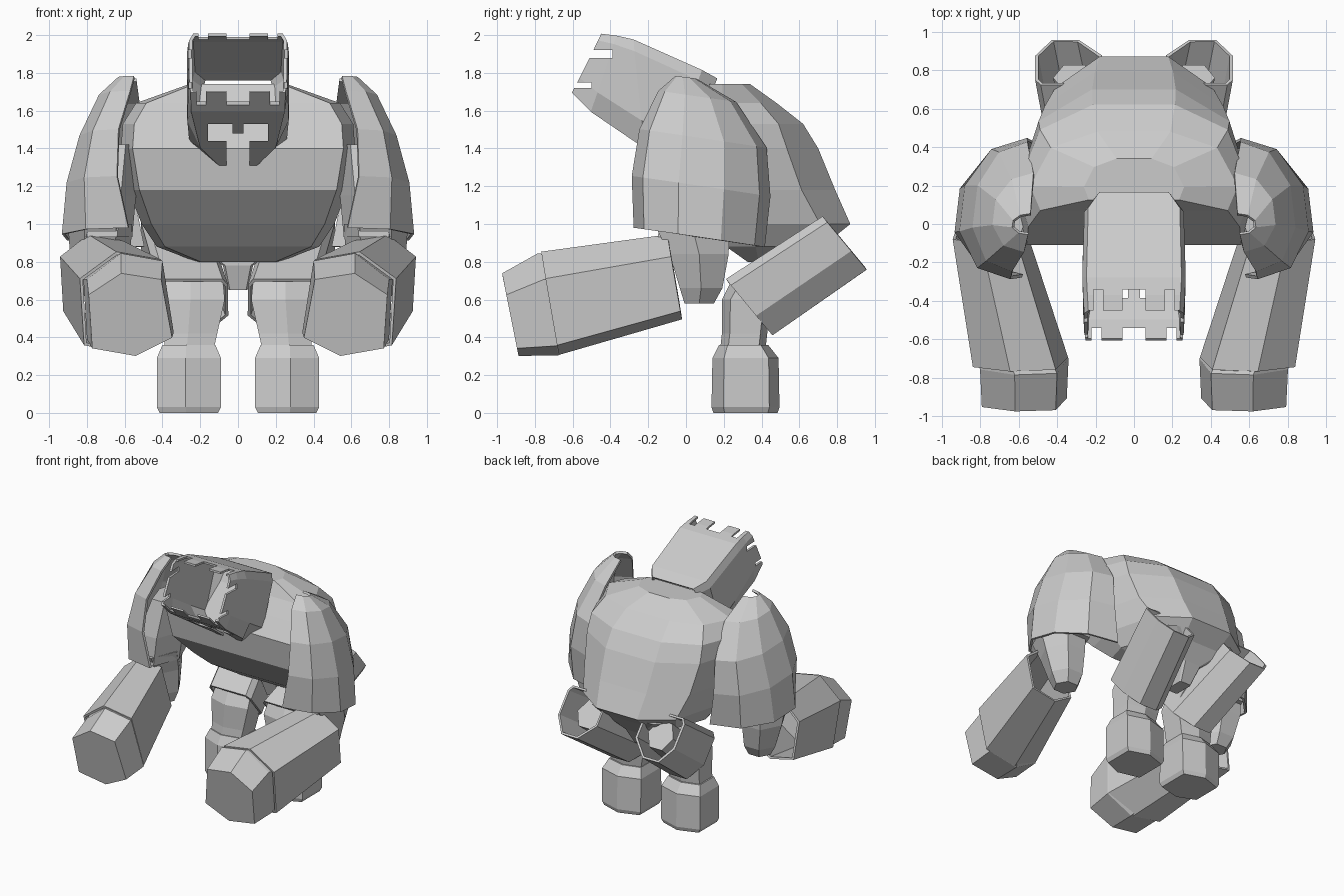
import bpy, bmesh
from math import cos, sin, pi, radians
from mathutils import Vector

cube = bpy.data.objects.get("Cube")
if cube:
    bpy.data.objects.remove(cube, do_unlink=True)

grey = bpy.data.materials.new("plain_grey")
grey.use_nodes = True
grey.diffuse_color = (0.6, 0.6, 0.6, 1)
grey.node_tree.nodes["Principled BSDF"].inputs["Base Color"].default_value = (0.6, 0.6, 0.6, 1)


def make(name, bm):
    bmesh.ops.recalc_face_normals(bm, faces=bm.faces)
    mesh = bpy.data.meshes.new(name)
    bm.to_mesh(mesh)
    bm.free()
    mesh.materials.append(grey)
    obj = bpy.data.objects.new(name, mesh)
    bpy.context.collection.objects.link(obj)
    return obj


def skin(name, rings, caps=True, closed=True):
    """Join rings of points into a flat-faced tube; without caps it is a thin shell."""
    bm = bmesh.new()
    rows = [[bm.verts.new(p) for p in ring] for ring in rings]
    n = len(rows[0])
    for a, b in zip(rows, rows[1:]):
        for i in range(n if closed else n - 1):
            j = (i + 1) % n
            bm.faces.new((a[i], a[j], b[j], b[i]))
    if caps:
        bm.faces.new(rows[0])
        bm.faces.new(rows[-1])
    obj = make(name, bm)
    if not caps:
        shell = obj.modifiers.new("shell", "SOLIDIFY")
        shell.thickness = 0.018
        shell.offset = 0
    return obj


def loft(name, stations, profile, v=(0, 1, 0), side=1, caps=True, closed=True):
    """Stations are (centre, x radius, v radius); side -1 mirrors in x."""
    u, v = Vector((1, 0, 0)), Vector(v)
    rings = []
    for c, ru, rv in stations:
        pts = [Vector(c) + u * (ru * a) + v * (rv * b) for a, b in profile]
        rings.append([(p.x * side, p.y, p.z) for p in pts])
    return skin(name, rings, caps, closed)


def ngon(n, turn=0.0):
    return [(cos(2 * pi * (i + turn) / n), sin(2 * pi * (i + turn) / n)) for i in range(n)]


def both(half):
    return half + [(-a, b) for a, b in reversed(half)]


# Torso: wide hunched barrel, given as height, front, back and half width
torso_shape = both([(0.4, -0.95), (0.9, -0.95), (1, -0.35), (0.8, 0.6), (0.35, 1)])
torso = [(0.80, 0.32, 0.52, 0.22), (0.88, 0.20, 0.72, 0.43), (1.00, 0.07, 0.87, 0.51),
         (1.18, -0.10, 0.79, 0.58), (1.40, -0.13, 0.70, 0.62), (1.53, -0.03, 0.62, 0.61),
         (1.64, 0.06, 0.48, 0.54), (1.74, 0.12, 0.34, 0.26)]
loft("torso", [((0, (f + b) / 2, z), w, (b - f) / 2) for z, f, b, w in torso], torso_shape)

# Pelvis stub
chamfer = both([(0.85, -1), (1, -0.85), (1, 0.85), (0.85, 1)])
loft("pelvis", [((0, 0.50, 0.65), 0.05, 0.08), ((0, 0.52, 0.78), 0.08, 0.14),
                ((0, 0.58, 0.95), 0.30, 0.20)], chamfer)

forearm_shape = [(0.23, 0.13), (0.05, 0.27), (-0.17, 0.23),
                 (-0.23, -0.15), (-0.03, -0.27), (0.21, -0.22)]
foot_shape = [(-1, -0.75), (0.1, -1), (1, -0.65), (1, 0.7), (0, 1), (-1, 0.7)]
thigh_shape = [(0.85, 1), (1, 0.8), (1, -0.3), (0.5, -1),
               (-0.3, -1), (-1, -0.3), (-1, 0.8), (-0.85, 1)]
arc = [(cos(radians(a)), sin(radians(a))) for a in range(-95, 96, 38)]

for word, s in (("left", 1), ("right", -1)):
    # Shoulder shell: curved plate, open towards the body
    loft(word + "_shoulder_shell",
         [((0.57, 0.07, 0.93), 0.36, 0.34), ((0.62, 0.08, 1.20), 0.28, 0.36),
          ((0.61, 0.09, 1.45), 0.22, 0.33), ((0.56, 0.06, 1.67), 0.17, 0.20),
          ((0.55, 0.00, 1.77), 0.08, 0.05)],
         arc, v=(-0.12, 1, -0.15), side=s, caps=False, closed=False)
    # Upper arm inside the shell
    loft(word + "_upper_arm", [((0.72, 0.06, 0.93), 0.16, 0.24), ((0.70, 0.08, 1.15), 0.16, 0.25),
                               ((0.65, 0.10, 1.42), 0.11, 0.20)], ngon(6), side=s)
    # Elbow between shell and forearm
    loft(word + "_elbow", [((0.73, 0.03, 1.00), 0.17, 0.23), ((0.73, 0.07, 0.84), 0.16, 0.18),
                           ((0.71, 0.08, 0.66), 0.13, 0.13), ((0.70, 0.07, 0.58), 0.09, 0.09)],
         ngon(6), side=s)
    # Forearm: long hollow club with a stepped fist block
    loft(word + "_forearm", [((0.59, -0.72, 0.58), 1.04, 0.98), ((0.75, -0.06, 0.72), 0.8, 0.8)],
         forearm_shape, v=(0, -0.17, 1), side=s, caps=False)
    loft(word + "_fist", [((0.57, -0.93, 0.52), 0.96, 0.81), ((0.57, -0.73, 0.575), 1, 1),
                          ((0.60, -0.66, 0.59), 0.95, 0.9)],
         forearm_shape, v=(0, -0.2, 1), side=s)
    # Thigh shell: hollow, leaning back and up, narrower along its underside
    loft(word + "_thigh_shell", [((0.235, 0.335, 0.56), 0.175, 0.185),
                                 ((0.34, 0.84, 0.90), 0.165, 0.175)],
         thigh_shape, v=(0, -0.64, 0.77), side=s, caps=False)
    # Hip stub inside the thigh shell
    loft(word + "_hip", [((0.24, 0.42, 0.61), 0.12, 0.13), ((0.31, 0.76, 0.87), 0.11, 0.12)],
         ngon(6), v=(0, -0.64, 0.77), side=s)
    # Shin
    loft(word + "_shin", [((0.26, 0.30, 0.33), 0.13, 0.12), ((0.25, 0.31, 0.42), 0.14, 0.12),
                          ((0.235, 0.32, 0.60), 0.165, 0.13), ((0.235, 0.39, 0.70), 0.155, 0.15)],
         foot_shape, side=s)
    # Foot block
    loft(word + "_foot", [((0.26, 0.315, 0.0), 0.155, 0.17), ((0.26, 0.315, 0.03), 0.17, 0.18),
                          ((0.26, 0.315, 0.29), 0.17, 0.175), ((0.26, 0.305, 0.36), 0.14, 0.13)],
         foot_shape, side=s)

# Helmet: open hood, each ring running between a top and a bottom point
hood = [((0.16, 1.765), (-0.05, 1.31), 0.19, 0.35), ((0.08, 1.81), (-0.10, 1.32), 0.25, 0.40),
        ((-0.28, 1.97), (-0.22, 1.41), 0.26, 0.75), ((-0.37, 1.99), (-0.50, 1.60), 0.255, 0.95),
        ((-0.45, 2.00), (-0.60, 1.70), 0.25, 0.98)]
rings = []
for (ty, tz), (by, bz), w, chin in hood:
    shape = both([(chin, 0), (1, 0.25), (1, 0.9), (0.93, 1)])
    rings.append([(w * a, by + (ty - by) * t, bz + (tz - bz) * t) for a, t in shape])
helmet = skin("helmet", rings, caps=False)

# Helmet cuts: rim notches, side notches and mouth, as low and high corners
cuts = [((-0.06, -0.70, 1.58), (0.06, -0.54, 1.8)), ((-0.06, -0.70, 1.90), (0.06, -0.34, 2.1)),
        ((-0.40, -0.70, 1.88), (0.40, -0.39, 1.92)), ((-0.40, -0.70, 1.72), (0.40, -0.50, 1.75)),
        ((-0.06, -0.45, 1.20), (0.06, 0.10, 1.48))]
for s in (1, -1):
    for x0, x1, low, high in ((0.17, 0.22, (-0.70, 1.58), (-0.54, 1.8)),
                              (0.16, 0.21, (-0.70, 1.90), (-0.34, 2.1)),
                              (0.03, 0.16, (-0.55, 1.44), (-0.12, 1.53))):
        a, b = sorted((x0 * s, x1 * s))
        cuts.append(((a, *low), (b, *high)))
cutters = []
for low, high in cuts:
    bm = bmesh.new()
    bmesh.ops.create_cube(bm, size=1)
    for vert in bm.verts:
        vert.co = [l + (c + 0.5) * (h - l) for l, h, c in zip(low, high, vert.co)]
    cutter = make("helmet_cutter", bm)
    cutter.hide_render = True
    cutters.append(cutter)
    cut = helmet.modifiers.new("cut", "BOOLEAN")
    cut.operation = "DIFFERENCE"
    cut.solver = "EXACT"
    cut.object = cutter

# Bake the cuts and drop the cutters
bpy.context.view_layer.update()
deps = bpy.context.evaluated_depsgraph_get()
baked = bpy.data.meshes.new_from_object(helmet.evaluated_get(deps))
helmet.modifiers.clear()
helmet.data = baked
for cutter in cutters:
    bpy.data.objects.remove(cutter, do_unlink=True)
